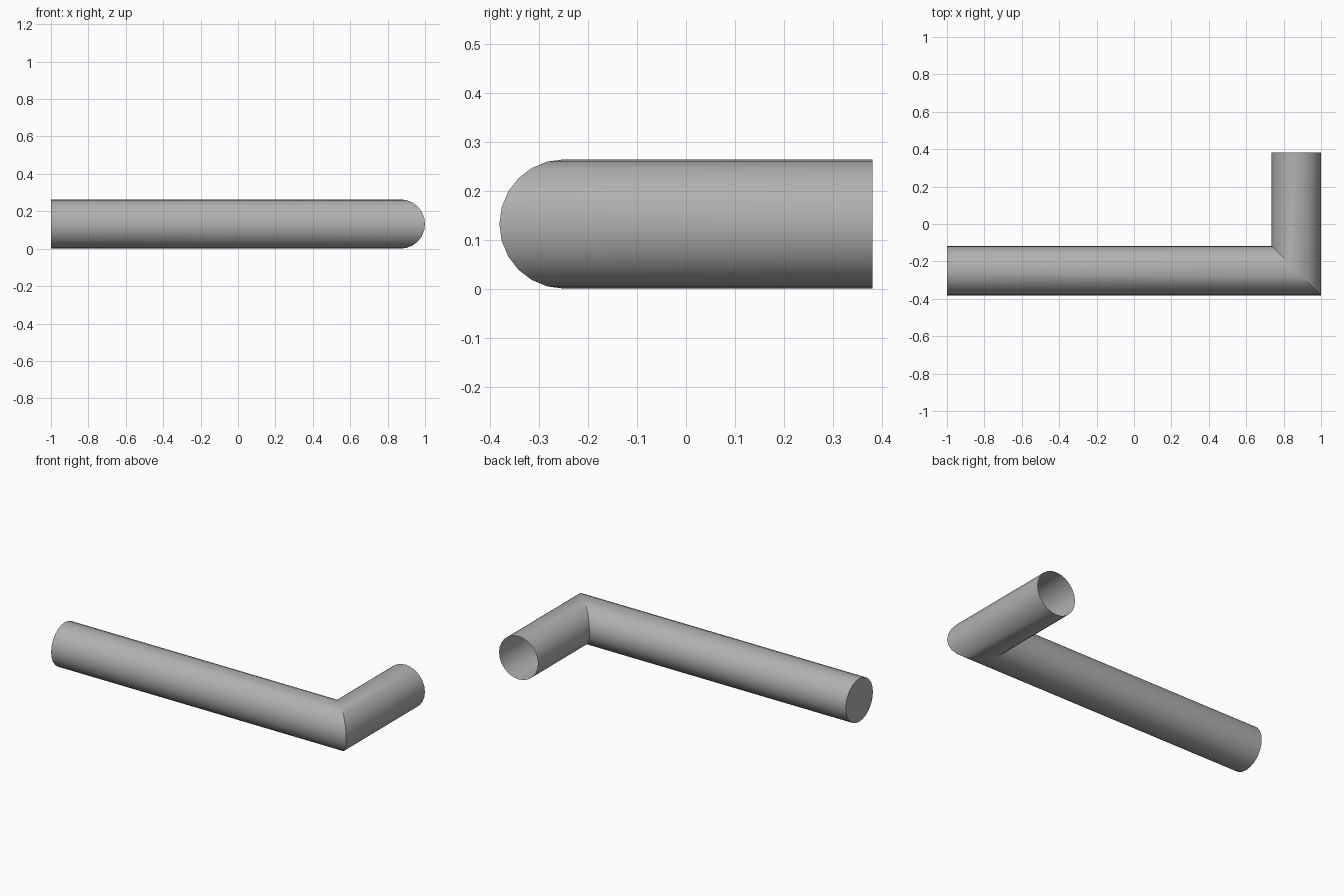
import bpy, bmesh, math

if "Cube" in bpy.data.objects:
    bpy.data.objects.remove(bpy.data.objects["Cube"])

R = 0.132       # pipe radius
N = 24          # sides
Y_LONG = -0.381 + R   # centreline of the long arm
X_SHORT = 1.0 - R     # centreline of the short arm

bm = bmesh.new()
rings = [[], [], []]
for i in range(N):
    a = 2 * math.pi * i / N
    d, z = R * math.cos(a), R + R * math.sin(a)
    rings[0].append(bm.verts.new((-1, Y_LONG + d, z)))            # closed end
    rings[1].append(bm.verts.new((X_SHORT - d, Y_LONG + d, z)))   # mitred corner
    rings[2].append(bm.verts.new((X_SHORT - d, 0.381, z)))        # open end

# pipe walls
for r0, r1 in zip(rings, rings[1:]):
    for i in range(N):
        j = (i + 1) % N
        bm.faces.new((r0[i], r0[j], r1[j], r1[i]))

# flat cap on the long arm
bm.faces.new(rings[0][::-1])
bmesh.ops.recalc_face_normals(bm, faces=bm.faces[:])

mesh = bpy.data.meshes.new("elbow_pipe")
bm.to_mesh(mesh)
bm.free()

# darker grey
grey = bpy.data.materials.new("dark_grey")
grey.diffuse_color = (0.44, 0.44, 0.44, 1)
grey.use_nodes = True
grey.node_tree.nodes["Principled BSDF"].inputs["Base Color"].default_value = grey.diffuse_color
mesh.materials.append(grey)

pipe = bpy.data.objects.new("elbow_pipe", mesh)
bpy.context.collection.objects.link(pipe)
bpy.context.view_layer.objects.active = pipe
pipe.select_set(True)
bpy.ops.object.shade_smooth_by_angle(angle=math.radians(30))
